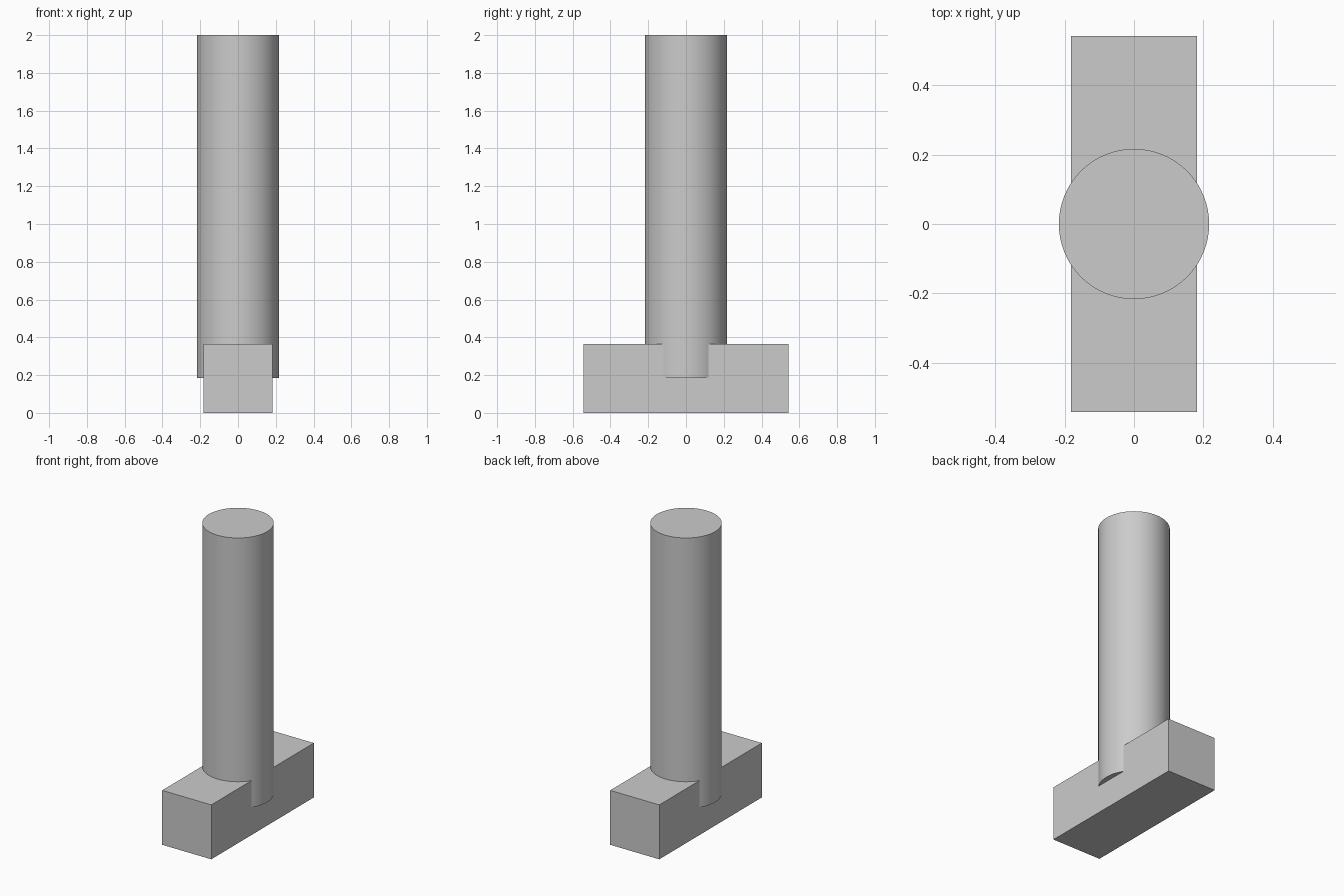
import bpy
import math

cube = bpy.data.objects.get("Cube")
if cube:
    bpy.data.objects.remove(cube, do_unlink=True)

GREY = (0.6, 0.6, 0.6, 1.0)
grey = bpy.data.materials.new("plain_grey")
grey.use_nodes = True
grey.diffuse_color = GREY
grey.node_tree.nodes["Principled BSDF"].inputs["Base Color"].default_value = GREY


def finish(name):
    part = bpy.context.object
    part.name = name
    part.data.materials.append(grey)
    return part


# Rectangular base block, long from front to back
base_height = 0.365
bpy.ops.mesh.primitive_cube_add(size=1, location=(0, 0, base_height / 2))
base = finish("base_block")
base.scale = (0.364, 1.086, base_height)
bpy.ops.object.transform_apply(location=False, rotation=False, scale=True)

# Round post, sunk halfway into the block and bulging past its sides
post_bottom, post_top = 0.185, 2.0
bpy.ops.mesh.primitive_cylinder_add(
    vertices=64, radius=0.217, depth=post_top - post_bottom,
    location=(0, 0, (post_top + post_bottom) / 2))
finish("round_post")
bpy.ops.object.shade_smooth_by_angle(angle=math.radians(30))
